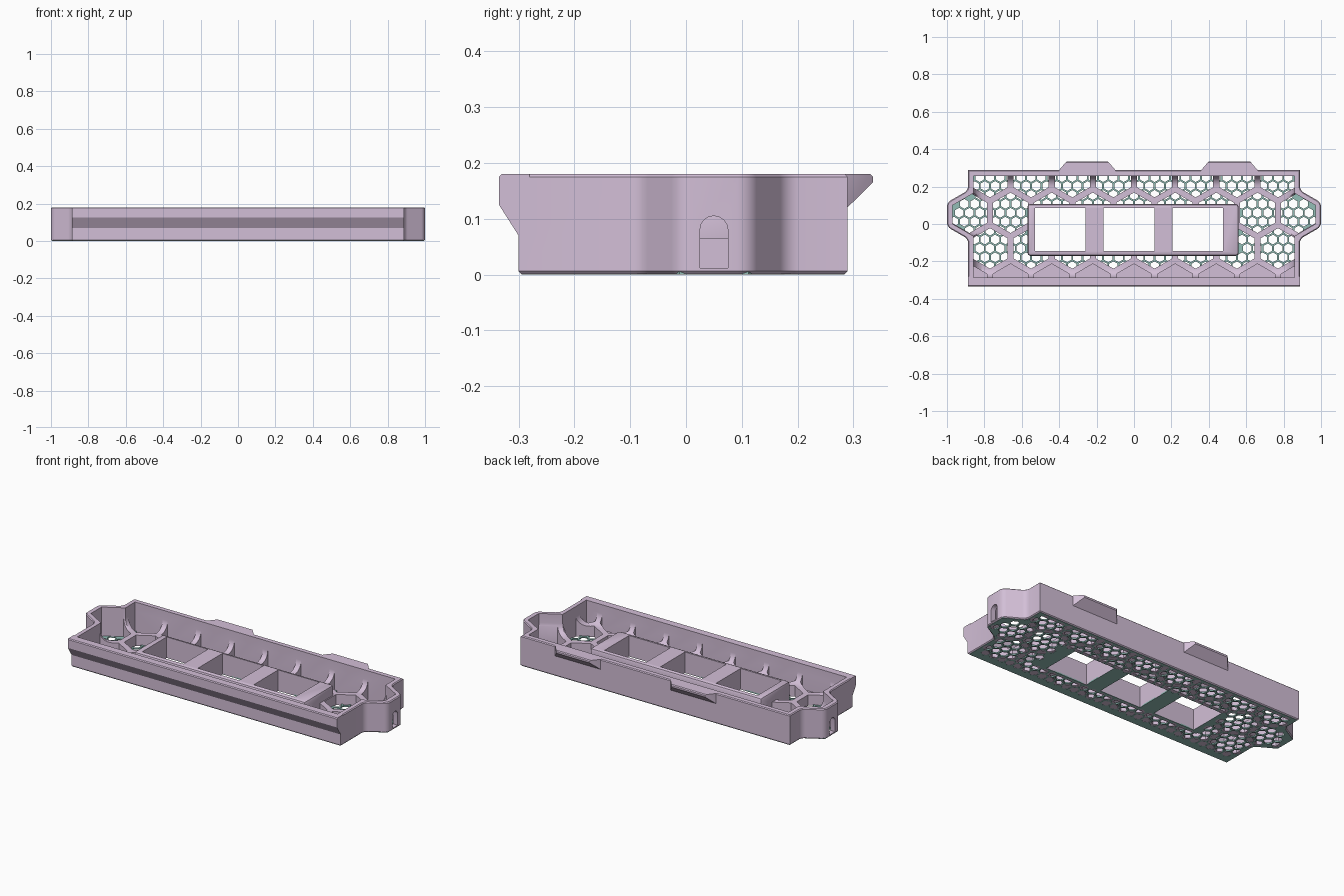
import bpy, bmesh
from math import sin, cos, pi, radians, sqrt

cube = bpy.data.objects.get("Cube")
if cube:
    bpy.data.objects.remove(cube)

TOP, PLATE, RIB = 0.18, 0.008, 0.065
PITCH, ROW_Y = 0.22, 0.06
ROW = PITCH * sqrt(3) / 2
BLOCK = (-0.57, 0.56, -0.17, 0.107)


def material(name, color):
    m = bpy.data.materials.new(name)
    m.use_nodes = True
    m.diffuse_color = color
    m.node_tree.nodes["Principled BSDF"].inputs["Base Color"].default_value = color
    return m


mauve = material("dusty mauve", (0.65, 0.52, 0.68, 1))
teal = material("muted teal", (0.29, 0.51, 0.47, 1))


def to_object(name, bm, mat):
    bmesh.ops.recalc_face_normals(bm, faces=bm.faces)
    me = bpy.data.meshes.new(name)
    bm.to_mesh(me)
    bm.free()
    me.materials.append(mat)
    ob = bpy.data.objects.new(name, me)
    bpy.context.collection.objects.link(ob)
    return ob


def add_prism(bm, base, push):
    """Close a loop of 3D points and sweep it along push."""
    face = bm.faces.new([bm.verts.new(p) for p in base])
    out = bmesh.ops.extrude_face_region(bm, geom=[face], use_keep_orig=True)
    bmesh.ops.translate(bm, vec=push, verts=[v for v in out["geom"] if isinstance(v, bmesh.types.BMVert)])


def upright(bm, outline, z0, z1):
    add_prism(bm, [(x, y, z0) for x, y in outline], (0, 0, z1 - z0))


def rect(x0, x1, y0, y1):
    return [(x0, y0), (x1, y0), (x1, y1), (x0, y1)]


def hexagon(cx, cy, r):
    return [(cx + r * sin(i * pi / 3), cy + r * cos(i * pi / 3)) for i in range(6)]


def hull(bm, points):
    verts = [bm.verts.new(p) for p in points]
    bmesh.ops.convex_hull(bm, input=verts)


def flat_edges(bm, z):
    """Edges lying in the horizontal plane at z."""
    return [e for e in bm.edges if all(abs(v.co.z - z) < 0.001 for v in e.verts)]


def boolean(target, tool, operation):
    mod = target.modifiers.new("cut", 'BOOLEAN')
    mod.operation, mod.object, mod.solver = operation, tool, 'EXACT'
    graph = bpy.context.evaluated_depsgraph_get()
    me = bpy.data.meshes.new_from_object(target.evaluated_get(graph))
    target.modifiers.clear()
    target.data = me
    bpy.data.objects.remove(tool)


def outline(side, lobe, front, back, y_hi, y_lo):
    """Tray outline with a sloped lobe at each end."""
    rise = (lobe - side) * sqrt(1 / 3)
    half = [(side, front), (side, y_lo - rise), (lobe, y_lo), (lobe, y_hi), (side, y_hi + rise), (side, back)]
    return half + [(-x, y) for x, y in reversed(half)]


outer = outline(0.887, 1.0, -0.30, 0.289, 0.115, -0.015)
base = outline(0.882, 0.994, -0.295, 0.284, 0.112, -0.012)
inner = outline(0.858, 0.97, -0.287, 0.257, 0.10, 0.0)

# Tray body with softened lobe corners, rim and foot
bm = bmesh.new()
upright(bm, outer, 0.001, TOP)
lobe_edges = [e for e in bm.edges if abs(e.verts[0].co.z - e.verts[1].co.z) > 0.1
              and -0.2 < e.verts[0].co.y < 0.25]
bmesh.ops.bevel(bm, geom=lobe_edges, offset=0.022, segments=4, profile=0.5, affect='EDGES')
bmesh.ops.bevel(bm, geom=flat_edges(bm, TOP) + flat_edges(bm, 0.001), offset=0.005, segments=1, affect='EDGES')
tray = to_object("tray_body", bm, mauve)

# Flared lip along the front
bm = bmesh.new()
lip = [(-0.28, 0.07), (-0.30, 0.07), (-0.335, 0.125), (-0.335, 0.175), (-0.33, TOP), (-0.28, TOP)]
add_prism(bm, [(-0.887, y, z) for y, z in lip], (1.774, 0, 0))
boolean(tray, to_object("lip", bm, mauve), 'UNION')

# Two tapered catches on the back
for cx in (-0.25, 0.51):
    bm = bmesh.new()
    hull(bm, [(cx + s * w, y, z) for s in (-1, 1) for w, y, z in
              ((0.154, 0.28, TOP), (0.154, 0.28, 0.115), (0.15, 0.289, TOP), (0.15, 0.289, 0.12),
               (0.11, 0.335, 0.175), (0.11, 0.335, 0.165), (0.115, 0.33, TOP))])
    boolean(tray, to_object("catch", bm, mauve), 'UNION')

# Cavity with a rounded foot, which leaves the ribs curving up the walls
bm = bmesh.new()
upright(bm, inner, RIB, TOP + 0.02)
bmesh.ops.bevel(bm, geom=flat_edges(bm, RIB), offset=0.06, segments=6, profile=0.5, affect='EDGES')
boolean(tray, to_object("cavity", bm, mauve), 'DIFFERENCE')


# Large honeycomb pockets, clipped to the cavity outline
def pockets(rows, floor):
    bm = bmesh.new()
    for r in rows:
        for i in range(-5, 6):
            x = (i + (0.5 if r % 2 else 0)) * PITCH
            upright(bm, hexagon(x, ROW_Y + r * ROW, 0.108), -0.05, 0.3)
    cells = to_object("pockets", bm, mauve)
    bm = bmesh.new()
    upright(bm, inner, floor, 0.25)
    boolean(cells, to_object("clip", bm, mauve), 'INTERSECT')
    boolean(tray, cells, 'DIFFERENCE')


pockets((-1, 0, 1), -0.02)
pockets((-2,), 0.03)

# Raised centre frame
bm = bmesh.new()
upright(bm, rect(*BLOCK), 0.001, 0.125)
bmesh.ops.bevel(bm, geom=[e for e in bm.edges if max(v.co.z for v in e.verts) > 0.1],
                offset=0.016, segments=2, profile=0.5, affect='EDGES')
boolean(tray, to_object("centre_frame", bm, mauve), 'UNION')

# Arched slot through each end
bm = bmesh.new()
arch = [(0.025, 0.012), (0.075, 0.012)]
arch += [(0.05 + 0.025 * cos(i * pi / 8), 0.08 + 0.025 * sin(i * pi / 8)) for i in range(9)]
for x in (-1.06, 0.94):
    add_prism(bm, [(x, y, z) for y, z in arch], (0.12, 0, 0))
boolean(tray, to_object("slots", bm, mauve), 'DIFFERENCE')

# Base plate set into the foot of the tray
bm = bmesh.new()
upright(bm, base, 0, PLATE)
plate = to_object("mesh_plate", bm, teal)


def inside(x, y):
    """True where a small cell reaches the open floor."""
    in_box = abs(x) < 0.86 and -0.25 < y < 0.265
    slope = (0.97 - abs(x)) * sqrt(1 / 3)
    in_lobe = 0.8 < abs(x) < 0.97 and -slope < y < 0.10 + slope
    x0, x1, y0, y1 = BLOCK
    in_block = x0 < x < x1 and y0 < y < y1
    return (in_box or in_lobe) and not in_block


# Fine honeycomb holes
step = PITCH / 4
bm = bmesh.new()
for r in range(-8, 8):
    for i in range(-20, 21):
        x, y = (i + (0.5 if r % 2 else 0)) * step, ROW_Y + r * step * sqrt(3) / 2
        if inside(x, y):
            upright(bm, hexagon(x, y, 0.0262), -0.02, 0.02)
boolean(plate, to_object("fine_holes", bm, teal), 'DIFFERENCE')

# Three windows through frame and plate
for target in (tray, plate):
    bm = bmesh.new()
    for x0 in (-0.53, -0.163, 0.205):
        upright(bm, rect(x0, x0 + 0.272, -0.145, 0.085), -0.05, 0.3)
    boolean(target, to_object("windows", bm, mauve), 'DIFFERENCE')

# One colour per object, smooth curves with sharp edges kept
for ob, mat in ((tray, mauve), (plate, teal)):
    ob.data.materials.clear()
    ob.data.materials.append(mat)
    for p in ob.data.polygons:
        p.material_index = 0
    bpy.ops.object.select_all(action='DESELECT')
    ob.select_set(True)
    bpy.context.view_layer.objects.active = ob
    bpy.ops.object.shade_smooth_by_angle(angle=radians(28))
